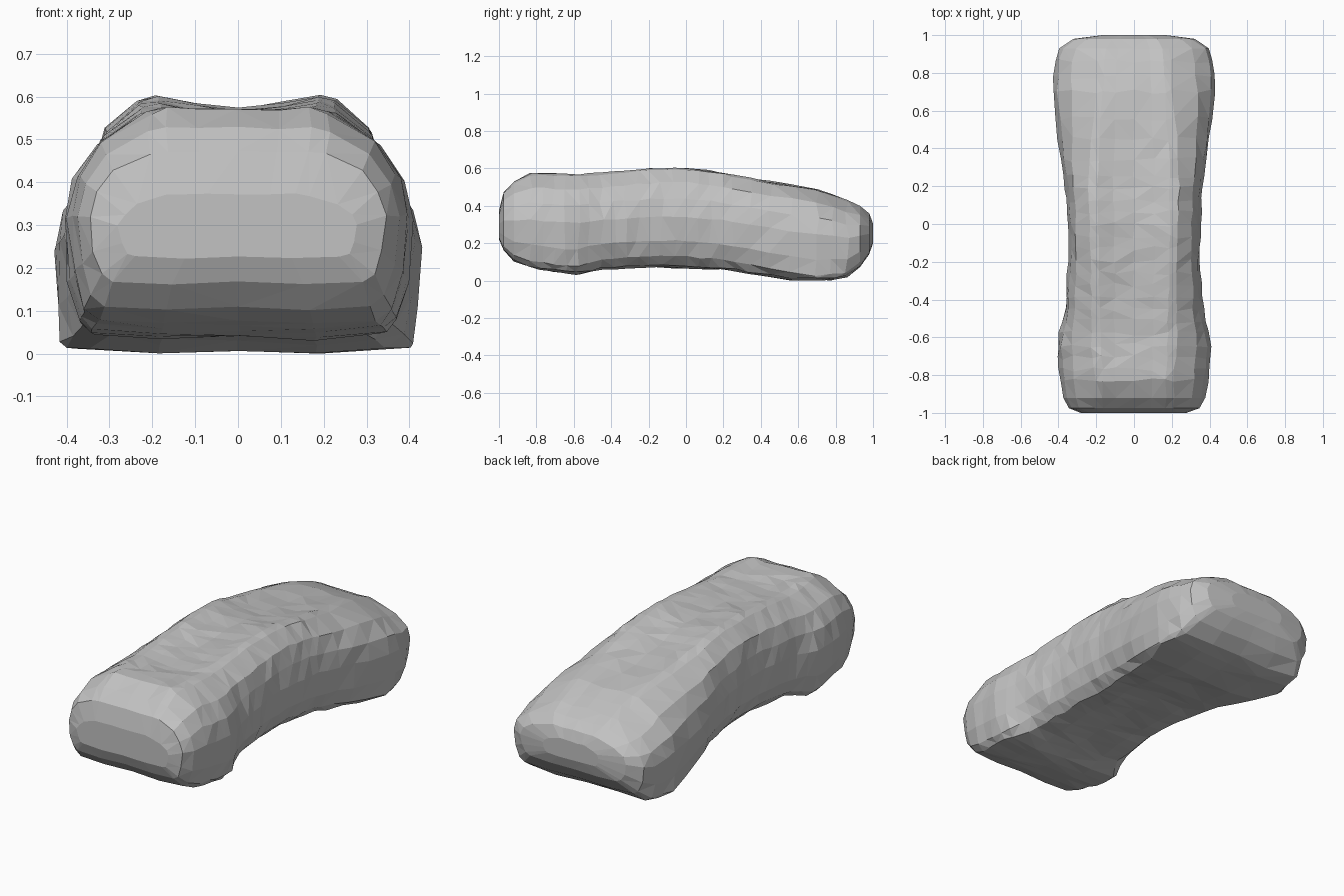
import bpy, bmesh, random

random.seed(11)
cube = bpy.data.objects.get("Cube")
if cube:
    bpy.data.objects.remove(cube, do_unlink=True)

# One stone colour
stone = bpy.data.materials.new("grey_stone")
stone.use_nodes = True
grey = (0.54, 0.54, 0.54, 1)
stone.diffuse_color = grey
stone.node_tree.nodes["Principled BSDF"].inputs["Base Color"].default_value = grey

# Stations along the boulder:
# y, half width, bottom, top, underside chamfer, shoulder width, saddle depth
STATIONS = [
    (-1.0, .28, .23, .38, .4, .6, 0), (-.975, .345, .17, .48, .4, .6, 0),
    (-.92, .375, .11, .535, .5, .57, 0), (-.83, .39, .075, .58, .5, .53, 0),
    (-.65, .405, .045, .578, .4, .55, .01), (-.58, .395, .04, .575, .45, .57, .01),
    (-.45, .365, .065, .585, .9, .62, .02), (-.2, .35, .08, .607, 1, .66, .03),
    (0, .35, .075, .612, 1, .67, .03), (.2, .365, .065, .585, .95, .66, .03),
    (.4, .395, .035, .545, .8, .58, .015), (.56, .415, .01, .52, .45, .52, .005),
    (.7, .43, .01, .495, .0, .47, 0), (.85, .42, .015, .44, .25, .47, 0),
    (.93, .395, .08, .405, .5, .47, 0), (.98, .32, .15, .365, .6, .47, 0),
    (1.0, .17, .21, .31, .6, .5, 0),
]
YS = [-1, -.975, -.92, -.83] + [-.77 + .064 * i for i in range(17)] + [
    .34, .45, .56, .7, .78, .86, .93, .98, 1]


def station(y):
    for a, b in zip(STATIONS, STATIONS[1:]):
        if y <= b[0]:
            f = (y - a[0]) / (b[0] - a[0])
            return [p + (q - p) * f for p, q in zip(a, b)]


def half_section(c, s, dip):
    """Right half of the outline, bottom centre to top centre."""
    return [(0, .015), (.45, .0), (.93 - .2 * c, .02), (.96 - .09 * c, .05 + .06 * c),
            (.98 - .01 * c, .23 + .04 * c), (1, .51), (.95, .69), (s * .5 + .54, .85),
            (s, .98), (s * .8, 1), (s * .45, .995 - dip), (0, 1 - dip * 1.9)]


# Lofted boulder body
bm = bmesh.new()
rings = []
for y in YS:
    _, hw, lo, hi, chamfer, shoulder, dip = station(y)
    half = half_section(chamfer, shoulder, dip)
    outline = half + [(-u, v) for u, v in half[-2:0:-1]]
    rough = .003 if abs(y) > .9 else .0065
    ring = []
    for u, v in outline:
        dx, dy, dz = (random.uniform(-rough, rough) for _ in range(3))
        z = lo + v * (hi - lo) + dz * .7
        ring.append(bm.verts.new((u * hw + dx, y + 2 * dy * (abs(y) < .9), z)))
    rings.append(ring)
for a, b in zip(rings, rings[1:]):
    n = len(a)
    for i in range(n):
        j = (i + 1) % n
        bm.faces.new((a[i], a[j], b[j], b[i]))

# End faces
for ring in (rings[0], rings[-1]):
    bm.faces.new(ring)
bmesh.ops.triangulate(bm, faces=bm.faces[:], quad_method='SHORT_EDGE')
bmesh.ops.recalc_face_normals(bm, faces=bm.faces[:])

# Settle the body on the ground
lowest = min(v.co.z for v in bm.verts)
bmesh.ops.translate(bm, verts=bm.verts[:], vec=(0, 0, -lowest))

mesh = bpy.data.meshes.new("boulder")
bm.to_mesh(mesh)
bm.free()
mesh.materials.append(stone)
boulder = bpy.data.objects.new("boulder", mesh)
bpy.context.scene.collection.objects.link(boulder)
